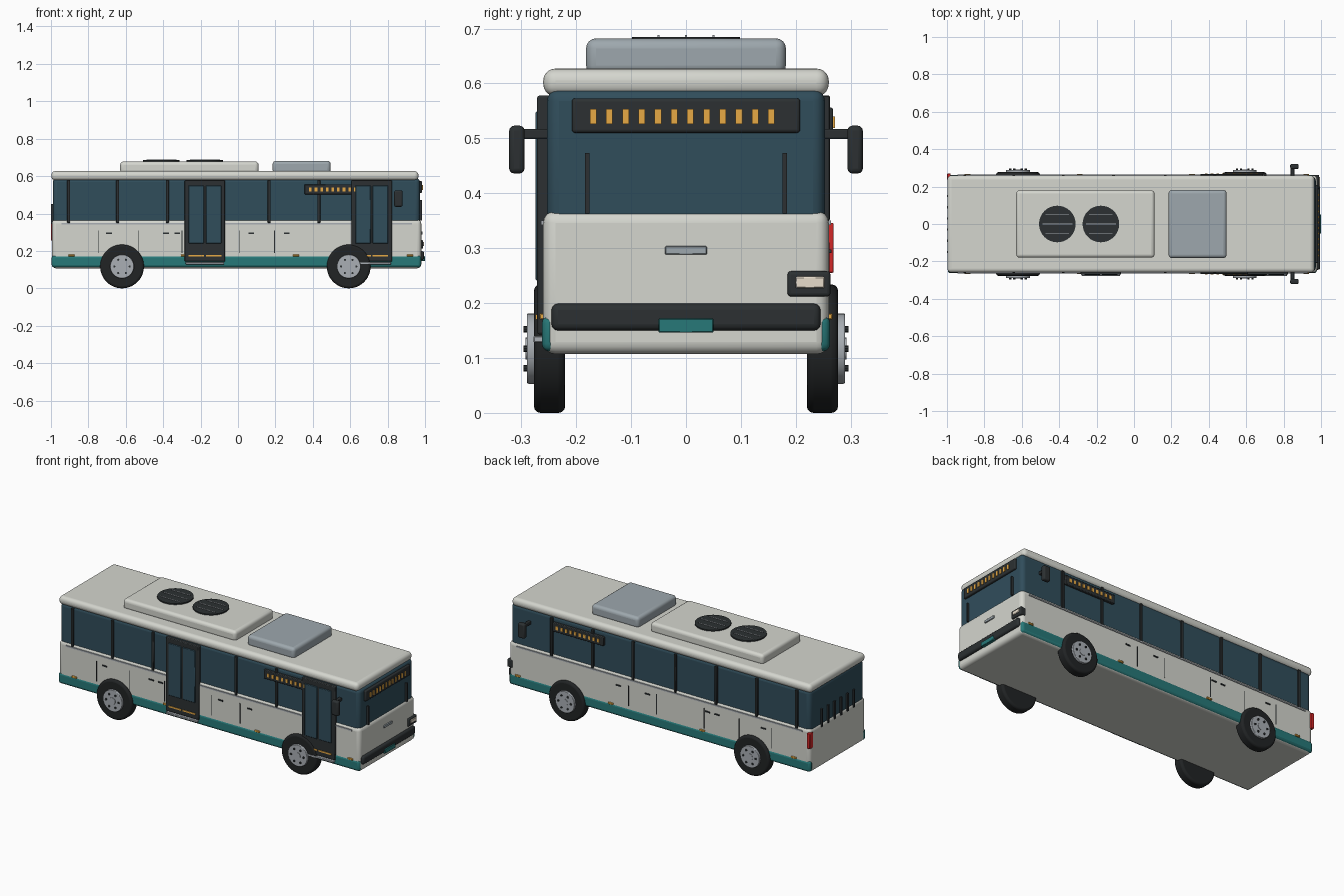
import bpy, math

if "Cube" in bpy.data.objects:
    bpy.data.objects.remove(bpy.data.objects["Cube"])

def mat(name, r, g, b):
    m = bpy.data.materials.new(name)
    m.diffuse_color = (r, g, b, 1)
    m.use_nodes = True
    m.node_tree.nodes["Principled BSDF"].inputs["Base Color"].default_value = m.diffuse_color
    return m

WHITE = mat("white_paint", .66, .67, .62)
GLASS = mat("tinted_glass", .03, .075, .105)
TEAL = mat("teal_paint", .02, .19, .19)
DARK = mat("dark_trim", .025, .03, .032)
TYRE = mat("tyre_rubber", .015, .017, .018)
AMBER = mat("amber", .8, .4, .06)
RED = mat("red_lens", .65, .02, .02)
LENS = mat("lamp_lens", .8, .72, .6)
UNIT = mat("roof_grey", .34, .39, .42)
STEEL = mat("steel", .4, .43, .46)

def finish(o, name, m, bevel=0, seg=3):
    o.name = name
    o.data.materials.append(m)
    if bevel:
        b = o.modifiers.new("bevel", 'BEVEL')
        b.width, b.segments = bevel, seg
    bpy.ops.object.shade_smooth_by_angle(angle=math.radians(35))
    return o

def box(name, x, y, z, m, bevel=0, seg=3):
    """Box from (min, max) ranges."""
    bpy.ops.mesh.primitive_cube_add(size=1, location=[(a + b) / 2 for a, b in (x, y, z)])
    o = bpy.context.object
    o.scale = [abs(b - a) for a, b in (x, y, z)]
    bpy.ops.object.transform_apply(location=False, rotation=False, scale=True)
    return finish(o, name, m, bevel, seg)

def cyl(name, loc, r, depth, m, axis='Z', n=32, bevel=0):
    rot = (math.pi / 2, 0, 0) if axis == 'Y' else (0, 0, 0)
    bpy.ops.mesh.primitive_cylinder_add(vertices=n, radius=r, depth=depth, location=loc, rotation=rot)
    return finish(bpy.context.object, name, m, bevel)

def side(s, a, b):
    return tuple(sorted((s * a, s * b)))

# Main shell: lower body, glass band, roof
box("lower_body", (-.995, .98), (-.26, .26), (.107, .368), WHITE, .022, 4)
box("glass_band", (-.99, .972), (-.253, .253), (.33, .59), GLASS, .022, 4)
box("roof", (-.998, .965), (-.26, .26), (.577, .627), WHITE, .022, 5)

# Roof equipment
box("roof_air_unit", (-.63, .11), (-.18, .18), (.615, .678), WHITE, .018, 4)
box("roof_hatch_unit", (.185, .495), (-.182, .182), (.615, .682), UNIT, .018, 4)
for x in (-.41, -.177):
    cyl("roof_fan", (x, 0, .68), .098, .01, DARK)
    for y in (-.05, 0, .05):
        w = math.sqrt(.08 ** 2 - y * y)
        box("fan_slat", (x - w, x + w), (y - .002, y + .002), (.683, .688), STEEL)

# Details shared by both sides
for s in (-1, 1):
    box("skirt", (-.996, .978), side(s, .235, .2625), (.112, .177), TEAL, .014)
    box("waist_rail", (-.945, .93), side(s, .255, .264), (.342, .35), STEEL)
    for x in (-.905, -.643, -.378, -.11, .167, .432, .7):
        box("window_pillar", (x - .008, x + .008), side(s, .245, .262), (.35, .578), DARK, .002, 1)
    for x in (-.745, -.53, -.3, .01, .195):
        box("panel_seam", (x - .002, x + .002), side(s, .255, .2615), (.19, .31), DARK)
    for x in (-.69, -.385, -.325, .07, .26):
        box("panel_handle", (x - .015, x + .015), side(s, .255, .265), (.291, .298), DARK)
    for x in (-.89, -.29, .31, .92):
        box("side_marker", (x - .016, x + .016), side(s, .255, .267), (.17, .181), AMBER, .002, 1)

    # Side destination display
    box("side_display", (.355, .69), side(s, .245, .268), (.503, .556), DARK, .004, 2)
    for i in range(10):
        x = .387 + i * .03
        box("side_display_cell", (x - .007, x + .007), side(s, .262, .271), (.519, .54), AMBER)

    # Mirrors
    box("mirror_arm", (.838, .858), side(s, .25, .305), (.499, .517), DARK, .003, 2)
    box("mirror_head", (.835, .88), side(s, .294, .322), (.436, .523), DARK, .009)

    # Wheels
    for x in (-.62, .592):
        cyl("tyre", (x, s * .2485, .117), .117, .057, TYRE, 'Y', 48, .012)
        cyl("wheel_hub", (x, s * .275, .117), .064, .03, STEEL, 'Y', 32, .003)
        cyl("hub_cap", (x, s * .289, .117), .02, .006, STEEL, 'Y', 20)
        for k in range(6):
            a = k * math.pi / 3
            cyl("wheel_bolt", (x + .041 * math.cos(a), s * .29, .117 + .041 * math.sin(a)),
                .006, .011, DARK, 'Y', 8)

    # Wipers
    box("wiper", (.965, .985), (s * .18 - .004, s * .18 + .004), (.363, .473), DARK)

# Passenger doors on the -y side
for x0 in (-.285, .607):
    x1 = x0 + .216
    xm = (x0 + x1) / 2
    box("door_frame", (x0, x1), (-.271, -.24), (.143, .578), DARK, .004, 2)
    for a, b in ((x0 + .02, xm - .005), (xm + .005, x1 - .02)):
        box("door_glass", (a, b), (-.274, -.26), (.24, .55), GLASS, .003, 1)
        box("door_stripe", (a, b), (-.274, -.26), (.17, .179), AMBER)
    box("door_step", (x0 + .005, x1 - .005), (-.278, -.2), (.128, .14), STEEL, .002, 1)

# Front end: display, badge plate, bumper, plate, headlamp
box("front_display", (.955, .985), (-.208, .208), (.51, .573), DARK, .006)
for i in range(12):
    y = -.169 + i * .0295
    box("front_display_cell", (.97, .989), (y - .006, y + .006), (.526, .553), AMBER)
box("front_grip", (.97, .986), (-.038, .038), (.288, .304), UNIT, .002, 1)
box("front_bumper", (.955, .995), (-.245, .245), (.15, .199), DARK, .012)
box("number_plate", (.98, 1.0), (-.05, .05), (.146, .172), TEAL, .002, 1)
box("headlamp_housing", (.955, .99), (.185, .263), (.212, .258), DARK, .006)
box("headlamp_lens", (.975, .995), (.199, .252), (.227, .248), LENS, .002, 1)

# Rear end: tail lamp and vent bars
box("tail_lamp", (-.999, -.98), (.235, .269), (.255, .346), RED, .003, 2)
for i in range(6):
    y = -.15 + i * .06
    box("rear_vent_bar", (-1.0, -.98), (y - .006, y + .006), (.345, .45), DARK)
